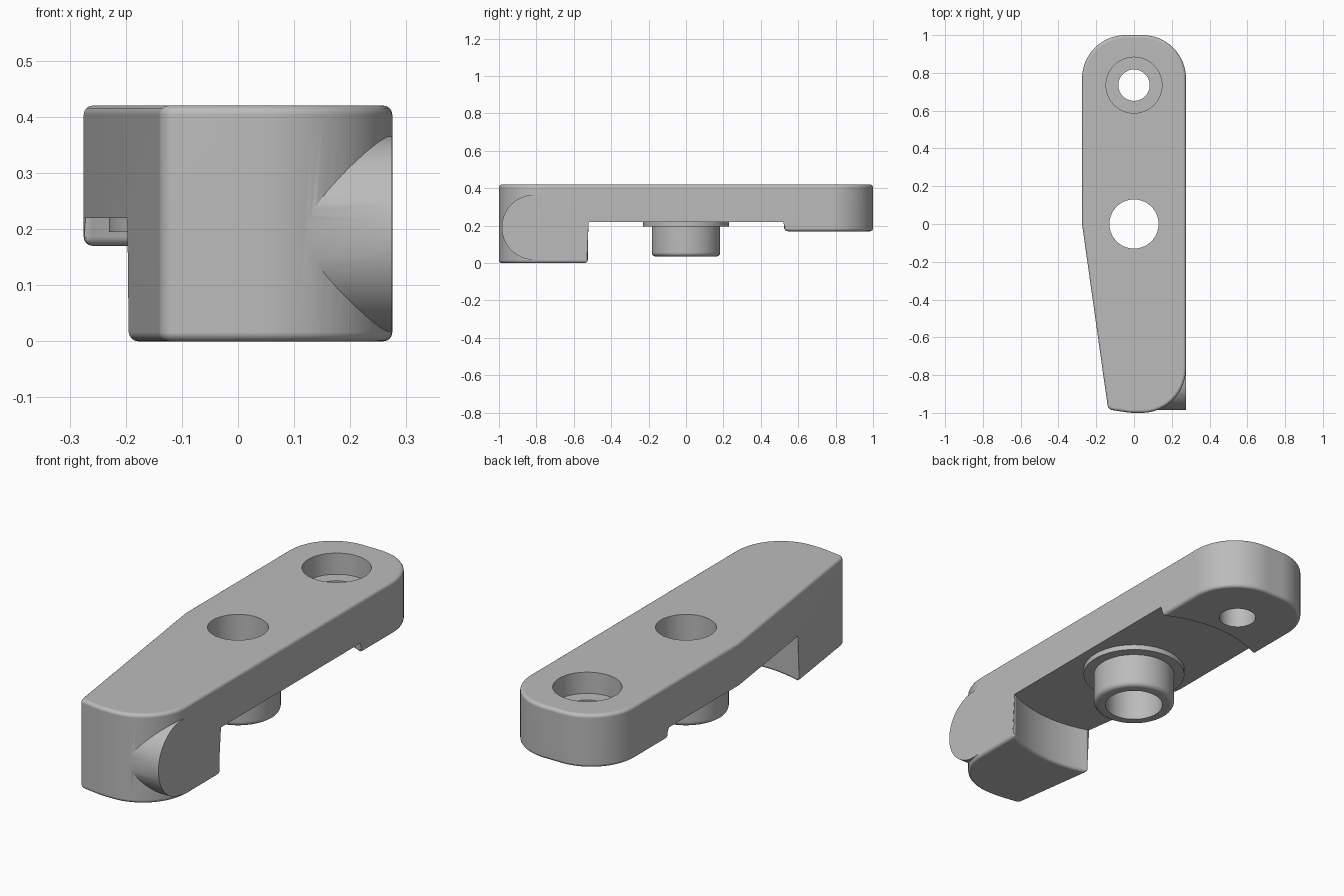
import bpy, bmesh, math
from mathutils import Vector, Matrix

cube = bpy.data.objects.get("Cube")
if cube:
    bpy.data.objects.remove(cube)

mat = bpy.data.materials.new("plain grey")
mat.use_nodes = True
GREY = (0.5, 0.5, 0.5, 1)
mat.diffuse_color = GREY
mat.node_tree.nodes["Principled BSDF"].inputs["Base Color"].default_value = GREY


def make(name, bm):
    bmesh.ops.recalc_face_normals(bm, faces=bm.faces)
    mesh = bpy.data.meshes.new(name)
    bm.to_mesh(mesh)
    bm.free()
    mesh.materials.append(mat)
    ob = bpy.data.objects.new(name, mesh)
    bpy.context.collection.objects.link(ob)
    return ob


def rounded(corners, steps=16):
    """Outline with an arc of the given radius at each corner (x, y, r)."""
    out = []
    for i, (x, y, r) in enumerate(corners):
        p = Vector((x, y))
        a = (Vector(corners[i - 1][:2]) - p).normalized()
        b = (Vector(corners[(i + 1) % len(corners)][:2]) - p).normalized()
        if r == 0:
            out.append(p)
            continue
        half = a.angle(b) / 2
        centre = p + (a + b).normalized() * r / math.sin(half)
        start = p + a * r / math.tan(half) - centre
        end = p + b * r / math.tan(half) - centre
        sweep = math.pi - 2 * half
        n = max(2, round(steps * sweep / (math.pi / 2)))
        for k in range(n + 1):
            t = sweep * k / n
            out.append(centre + (start * math.sin(sweep - t) + end * math.sin(t)) / math.sin(sweep))
    return out


def prism(name, outline, low, high, matrix=Matrix()):
    bm = bmesh.new()
    face = bm.faces.new([bm.verts.new((p[0], p[1], low)) for p in outline])
    ext = bmesh.ops.extrude_face_region(bm, geom=[face], use_keep_orig=True)
    top = [g for g in ext["geom"] if isinstance(g, bmesh.types.BMVert)]
    bmesh.ops.translate(bm, verts=top, vec=(0, 0, high - low))
    bm.transform(matrix)
    return make(name, bm)


def circle(r, y=0, n=96):
    return [(r * math.cos(2 * math.pi * k / n), y + r * math.sin(2 * math.pi * k / n)) for k in range(n)]


def combine(ob, other, operation):
    mod = ob.modifiers.new("join", "BOOLEAN")
    mod.operation, mod.solver, mod.object = operation, "EXACT", other
    bpy.ops.object.select_all(action="DESELECT")
    bpy.context.view_layer.objects.active = ob
    ob.select_set(True)
    bpy.ops.object.modifier_apply(modifier=mod.name)
    bpy.data.objects.remove(other)


TOP, UNDER, HEEL, FILLET = 0.42, 0.22, 0.17, 0.022

# Lever body: tapered outline, underside relieved around the pivot
body = prism("lever_body", rounded([
    (0.275, 1, 0.23), (-0.275, 1, 0.23), (-0.275, 0, 0),
    (-0.137, -0.982, 0.03), (-0.02, -1, 0.3), (0.275, -1, 0.235)]), 0, TOP)
combine(body, prism("relief_cutter", circle(0.588, n=128), -1, UNDER), "DIFFERENCE")
combine(body, prism("heel_cutter", [(-1, 0.1), (1, 0.1), (1, 2), (-1, 2)], -1, HEEL), "DIFFERENCE")

# Fillets on the top rim, both foot rims and the feet's inner corners
bm = bmesh.new()
bm.from_mesh(body.data)
bmesh.ops.remove_doubles(bm, verts=bm.verts, dist=1e-5)
edges = []
for e in bm.edges:
    a, b = (v.co for v in e.verts)
    flat = abs(a.z - b.z) < 1e-4
    rim = flat and min(abs(a.z - z) for z in (0, HEEL, TOP)) < 1e-4
    inner = not flat and abs(math.hypot(a.x, a.y) - 0.588) < 0.002
    if (rim or inner) and len(e.link_faces) == 2 and e.calc_face_angle(0) > 0.8:
        edges.append(e)
bmesh.ops.bevel(bm, geom=edges, offset=FILLET, segments=4, profile=0.5, affect="EDGES", clamp_overlap=True)
bm.to_mesh(body.data)
bm.free()

# Pivot hub with a thin flange, turned around the vertical axis
profile = [(0, 0.035)]
for k in range(5):
    t = math.pi / 2 * k / 4
    profile.append((0.161 + FILLET * math.sin(t), 0.057 - FILLET * math.cos(t)))
profile += [(0.183, 0.195), (0.23, 0.195), (0.23, UNDER), (0.2, UNDER), (0.2, 0.3), (0, 0.3)]
bm = bmesh.new()
verts = [bm.verts.new((r, 0, z)) for r, z in profile]
chain = [bm.edges.new(pair) for pair in zip(verts, verts[1:])]
bmesh.ops.spin(bm, geom=verts + chain, axis=(0, 0, 1), cent=(0, 0, 0), angle=2 * math.pi, steps=96)
bmesh.ops.remove_doubles(bm, verts=bm.verts, dist=1e-5)
combine(body, make("pivot_hub", bm), "UNION")

# Cross boss on the front corner and the slot through it
SIDEWAYS = Matrix.Translation((0, -0.811, 0.191)) @ Matrix.Rotation(math.pi / 2, 4, "Y")
combine(body, prism("cross_boss", circle(0.174), 0.02, 0.2745, SIDEWAYS), "UNION")
slot = rounded([(0.083, 0.119, 0.0829), (-0.083, 0.119, 0.0829),
                (-0.083, -0.119, 0.0829), (0.083, -0.119, 0.0829)])
combine(body, prism("slot_cutter", slot, -1, 1, SIDEWAYS), "DIFFERENCE")

# Pivot bore, then the counterbored rear hole
for radius, y, low in ((0.13, 0, -1), (0.083, 0.735, -1), (0.148, 0.735, 0.32)):
    combine(body, prism("bore_cutter", circle(radius, y), low, 1), "DIFFERENCE")

bpy.ops.object.shade_smooth_by_angle(angle=math.radians(30))
weighted = body.modifiers.new("weighted normals", "WEIGHTED_NORMAL")
weighted.keep_sharp = True
